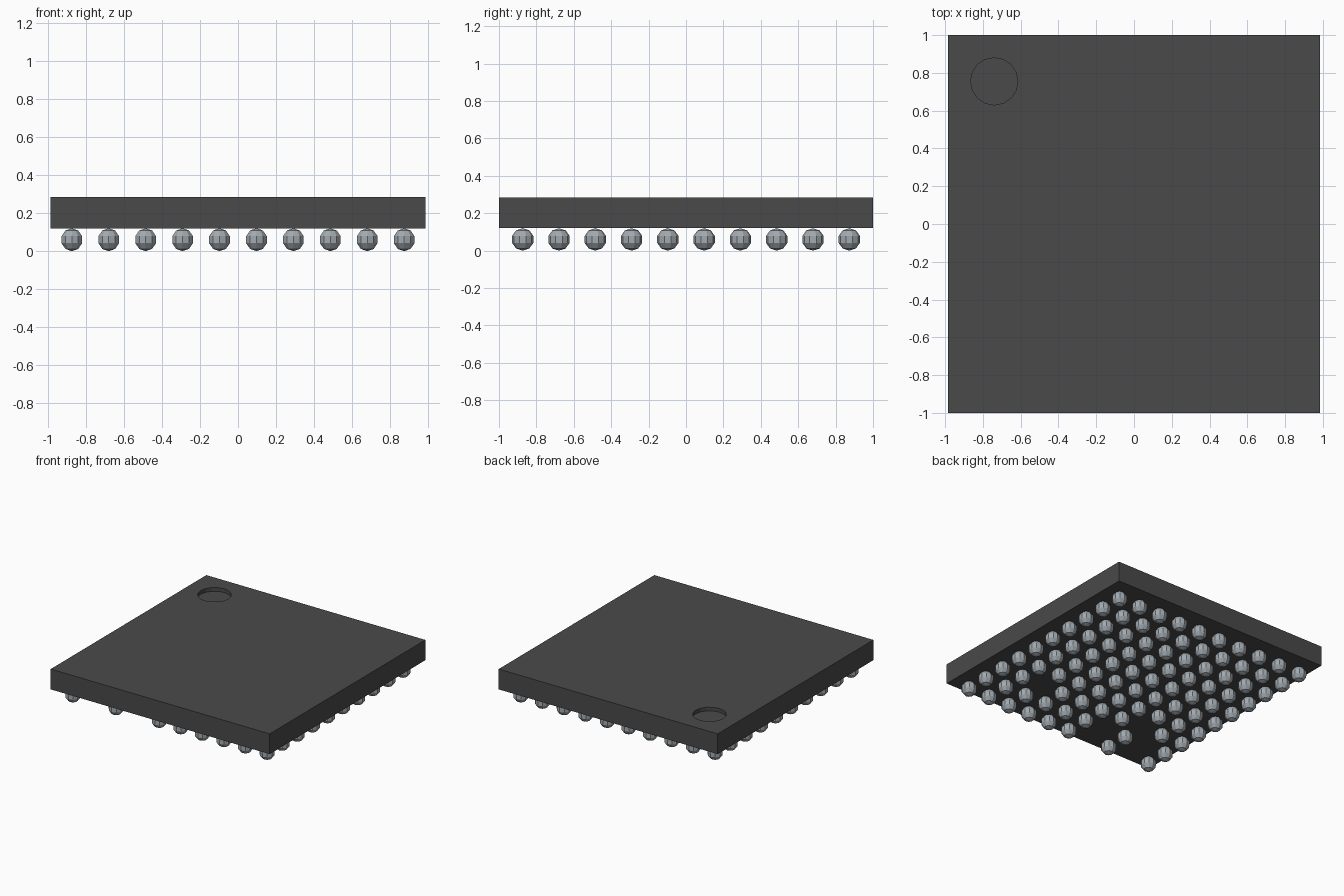
import bpy, bmesh, math
from mathutils import Matrix

if "Cube" in bpy.data.objects:
    bpy.data.objects.remove(bpy.data.objects["Cube"], do_unlink=True)


def material(name, color):
    m = bpy.data.materials.new(name)
    m.use_nodes = True
    rgba = (*color, 1.0)
    m.diffuse_color = rgba
    bsdf = next(n for n in m.node_tree.nodes if n.type == 'BSDF_PRINCIPLED')
    bsdf.inputs["Base Color"].default_value = rgba
    return m


def add_object(name, mesh, loc=(0, 0, 0)):
    obj = bpy.data.objects.new(name, mesh)
    obj.location = loc
    bpy.context.collection.objects.link(obj)
    return obj


def finish(bm, name, mat):
    mesh = bpy.data.meshes.new(name)
    bm.to_mesh(mesh)
    bm.free()
    mesh.materials.append(mat)
    return mesh


charcoal = material("charcoal_plastic", (0.068, 0.068, 0.068))
solder = material("solder_grey", (0.36, 0.40, 0.43))

# Package body: a flat slab
Z0, Z1 = 0.12, 0.285
bm = bmesh.new()
bmesh.ops.create_cube(bm, size=1.0, matrix=Matrix.Translation((0, 0, (Z0 + Z1) / 2))
                      @ Matrix.Diagonal((1.97, 2.0, Z1 - Z0, 1)))
body = add_object("package_body", finish(bm, "package_body", charcoal))

# Round corner dimple, cut into the top
bm = bmesh.new()
bmesh.ops.create_cone(bm, cap_ends=True, segments=16, radius1=0.125, radius2=0.125, depth=0.06)
cutter = add_object("dimple_cutter", finish(bm, "dimple_cutter", charcoal), (-0.74, 0.755, Z1))
cutter.hide_render = True
cut = body.modifiers.new("dimple", 'BOOLEAN')
cut.operation = 'DIFFERENCE'
cut.solver = 'EXACT'
cut.object = cutter
bpy.context.view_layer.objects.active = body
bpy.ops.object.modifier_apply(modifier=cut.name)
bpy.data.objects.remove(cutter, do_unlink=True)

# Faceted solder ball, shared by the whole grid
R = 0.06
bm = bmesh.new()
bmesh.ops.create_uvsphere(bm, u_segments=10, v_segments=5, radius=R)
ball = finish(bm, "solder_ball", solder)

# 10 x 10 grid with a few empty places; columns run to +x, rows to the front
EMPTY = {(1, 8), (1, 9), (2, 7), (3, 8), (3, 9), (7, 7)}
STEP, START = 0.194, 0.873
for col in range(10):
    for row in range(10):
        if (col, row) not in EMPTY:
            add_object(f"solder_ball_{col}_{row}", ball,
                       (-START + col * STEP, START - row * STEP, R))
